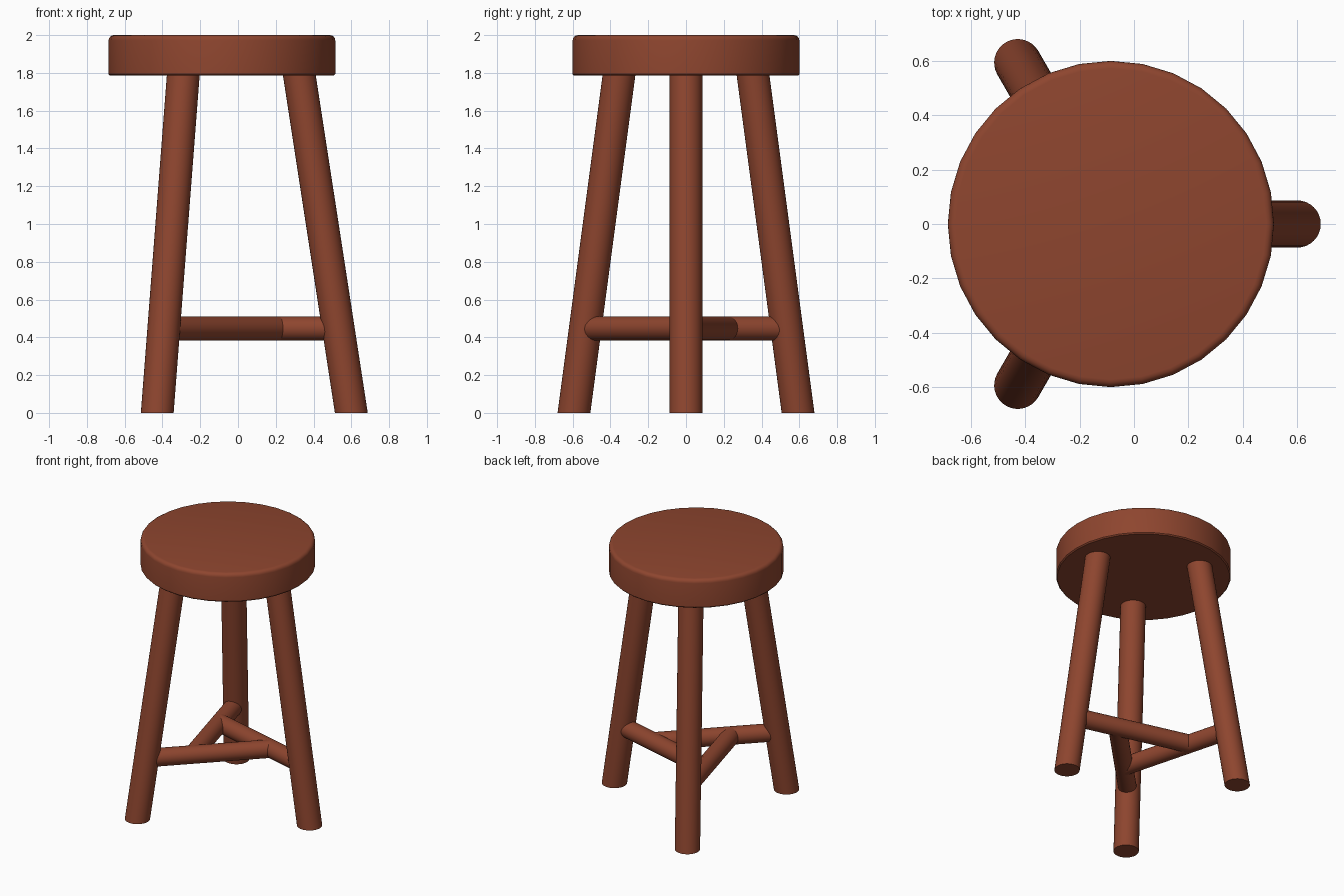
import bpy, bmesh, math
from mathutils import Vector, Matrix

if "Cube" in bpy.data.objects:
    bpy.data.objects.remove(bpy.data.objects["Cube"])

wood = bpy.data.materials.new("red_wood")
wood.diffuse_color = (0.27, 0.06, 0.028, 1)
wood.use_nodes = True
wood.node_tree.nodes["Principled BSDF"].inputs["Base Color"].default_value = wood.diffuse_color
CX = -0.085  # axis of the three-fold symmetry


def add_object(name, bm):
    bmesh.ops.recalc_face_normals(bm, faces=bm.faces)
    me = bpy.data.meshes.new(name)
    bm.to_mesh(me)
    bm.free()
    ob = bpy.data.objects.new(name, me)
    bpy.context.collection.objects.link(ob)
    me.materials.append(wood)
    bpy.ops.object.select_all(action='DESELECT')
    ob.select_set(True)
    bpy.context.view_layer.objects.active = ob
    bpy.ops.object.shade_smooth_by_angle(angle=math.radians(40))
    return ob


def loft(name, rings):
    """Skin a list of equal-length point rings and cap both ends."""
    bm = bmesh.new()
    loops = [[bm.verts.new(p) for p in r] for r in rings]
    n = len(loops[0])
    for a, b in zip(loops, loops[1:]):
        for i in range(n):
            j = (i + 1) % n
            bm.faces.new((a[i], a[j], b[j], b[i]))
    bm.faces.new(loops[0])
    bm.faces.new(loops[-1])
    return add_object(name, bm)


def ring(centre, radius, n, u=Vector((1, 0, 0)), v=Vector((0, 1, 0))):
    angles = [2 * math.pi * i / n for i in range(n)]
    return [Vector(centre) + radius * (u * math.cos(a) + v * math.sin(a)) for a in angles]


# Seat: round slab with a soft top edge and a tight lower edge
profile = [(0.592, 1.785), (0.6, 1.793)]
for k in range(5):
    a = math.radians(22.5 * k)
    profile.append((0.572 + 0.028 * math.cos(a), 1.972 + 0.028 * math.sin(a)))
loft("seat", [ring((CX, 0, z), r, 32) for r, z in profile])

# Legs and pinwheel stretchers, repeated every 120 degrees
SLOPE, FOOT, TOP = 0.154, 0.685, 1.86
Z, R = 0.447, 0.064
reach = FOOT - SLOPE * Z
tilt = math.radians(14.8)
length = reach * (math.cos(tilt) + math.sqrt(3) * math.sin(tilt))
for k, side in enumerate(("right", "back_left", "front_left")):
    turn = Matrix.Translation((CX, 0, 0)) @ Matrix.Rotation(math.radians(120 * k), 4, 'Z')

    # Splayed leg with level ends
    foot = ring((FOOT, 0, 0), 0.087, 32)
    head = ring((FOOT - SLOPE * TOP, 0, TOP), 0.087, 32)
    loft(side + "_leg", [[turn @ p for p in r] for r in (foot, head)])

    # Stretcher runs from this leg to the axis of the next stretcher
    d = Vector((-math.cos(tilt), math.sin(tilt), 0))
    u = Vector((-d.y, d.x, 0))
    start = Vector((reach, 0, Z))
    ends = [ring(start + d * t, R, 24, u, Vector((0, 0, 1))) for t in (0, length)]
    loft(side + "_stretcher", [[turn @ p for p in r] for r in ends])
